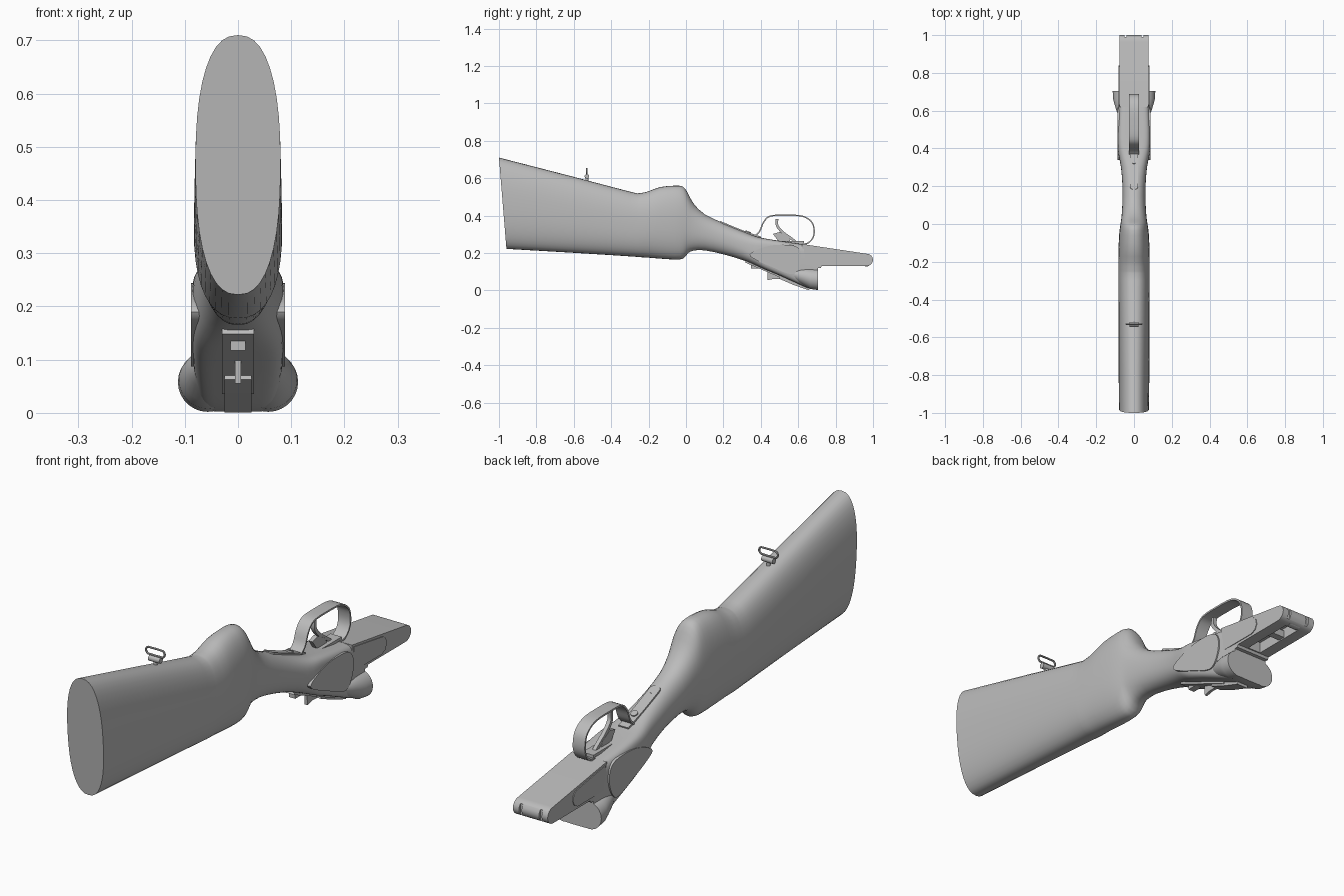
import bpy
import bmesh
from math import sin, cos, pi, copysign
from mathutils import Matrix, Vector

cube = bpy.data.objects.get("Cube")
if cube:
    bpy.data.objects.remove(cube, do_unlink=True)

grey = bpy.data.materials.new("plain grey")
grey.use_nodes = True
grey.diffuse_color = (0.5, 0.5, 0.5, 1)
grey.node_tree.nodes["Principled BSDF"].inputs["Base Color"].default_value = (0.5, 0.5, 0.5, 1)
parts = []


def finish(name, bm):
    """Turn a bmesh into a named grey object."""
    bmesh.ops.recalc_face_normals(bm, faces=bm.faces)
    mesh = bpy.data.meshes.new(name)
    bm.to_mesh(mesh)
    bm.free()
    mesh.materials.append(grey)
    obj = bpy.data.objects.new(name, mesh)
    bpy.context.collection.objects.link(obj)
    parts.append(obj)
    return obj


def loft(name, rings):
    """Skin a row of equal rings and cap both ends."""
    bm = bmesh.new()
    rows = [[bm.verts.new(p) for p in ring] for ring in rings]
    count = len(rows[0])
    for a, b in zip(rows, rows[1:]):
        for i in range(count):
            j = (i + 1) % count
            bm.faces.new((a[i], a[j], b[j], b[i]))
    bm.faces.new(rows[0])
    bm.faces.new(rows[-1])
    return finish(name, bm)


def spline(pts, steps, closed=False):
    """Smooth curve through tuples of any length."""
    n, out = len(pts), []
    for i in range(n if closed else n - 1):
        ids = [(i + k) % n if closed else min(max(i + k, 0), n - 1) for k in (-1, 0, 1, 2)]
        a, b, c, d = (pts[k] for k in ids)
        for s in range(steps):
            t = s / steps
            out.append([q + t * (r - p + t * (2 * p - 5 * q + 4 * r - u + t * (3 * q - p - 3 * r + u))) / 2
                        for p, q, r, u in zip(a, b, c, d)])
    return out if closed else out + [pts[-1]]


def slab(name, pts, x0, x1):
    """Side profile pushed out along x."""
    return loft(name, [[(x, y, z) for y, z in pts] for x in (x0, x1)])


def strip(name, pts, thick, half):
    """Flat band following a side-on path."""
    path = [Vector(p) for p in pts]
    rings = []
    for i, p in enumerate(path):
        t = (path[min(i + 1, len(path) - 1)] - path[max(i - 1, 0)]).normalized()
        n = Vector((-t.y, t.x)) * thick / 2
        rings.append([(x, *(p + n * s)) for x, s in ((-half, 1), (half, 1), (half, -1), (-half, -1))])
    return loft(name, rings)


def rod(name, centre, radius, length, axis):
    bm = bmesh.new()
    turn = Vector((0, 0, 1)).rotation_difference(Vector(axis)).to_matrix().to_4x4()
    bmesh.ops.create_cone(bm, cap_ends=True, segments=20, radius1=radius, radius2=radius,
                          depth=length, matrix=Matrix.Translation(centre) @ turn)
    return finish(name, bm)


def box(name, centre, size):
    bm = bmesh.new()
    bmesh.ops.create_cube(bm, size=1, matrix=Matrix.Translation(centre) @ Matrix.Diagonal((*size, 1)))
    return finish(name, bm)


def cut(obj, cutter):
    mod = obj.modifiers.new("cut", 'BOOLEAN')
    mod.operation, mod.object = 'DIFFERENCE', cutter
    with bpy.context.temp_override(object=obj, active_object=obj):
        bpy.ops.object.modifier_apply(modifier=mod.name)
    parts.remove(cutter)
    bpy.data.objects.remove(cutter, do_unlink=True)


def section(y, top, low, width, power):
    """Rounded cross-section; the butt end leans."""
    lean = 0.04 * max(0, (-0.3 - y) / 0.7)
    ring = []
    for i in range(40):
        a = 2 * pi * i / 40
        c, s = (copysign(abs(v) ** (2 / power), v) for v in (cos(a), sin(a)))
        ring.append((width * c, y + lean * (1 - s) / 2, (top + low) / 2 + s * (top - low) / 2))
    return ring


# Stock, grip and action body: y, top, bottom, half width, squareness
body = [
    (-1, .71, .222, .08, 2.4), (-.6, .607, .2, .082, 2.4), (-.3, .528, .182, .083, 2.4),
    (-.25, .52, .178, .083, 2.4), (-.2, .53, .175, .083, 2.3), (-.14, .552, .17, .082, 2.3),
    (-.06, .56, .165, .079, 2.3), (-.015, .554, .17, .074, 2.3), (.01, .52, .198, .07, 2.3),
    (.04, .465, .213, .066, 2.3), (.1, .407, .214, .062, 2.2), (.2, .36, .193, .061, 2.2),
    (.3, .318, .163, .069, 2.5), (.37, .29, .135, .082, 3.5), (.42, .278, .113, .086, 5),
    (.5, .265, .08, .086, 6), (.6, .25, .035, .083, 6), (.66, .242, .01, .08, 6),
    (.705, .234, .002, .078, 6)]
loft("stock_and_action", [section(*s) for s in spline(body, 2)])

# Action bar with rounded nose, underside slot and nose notches
nose = [(.965 + .035 * cos(a), .163 + .033 * sin(a)) for a in [pi * (k / 8 - .5) for k in range(9)]]
bar = slab("action_bar", [(.62, .12), (.72, .12), (.725, .13)] + nose + [(.62, .248)], -.078, .078)
cut(bar, box("slot_cutter", (0, .845, .13), (.06, .23, .09)))
for x in (-.045, .045):
    cut(bar, box("notch_cutter", (x, 1, .165), (.012, .02, .09)))
rod("hinge_pin", (0, .965, .15), .022, .05, (1, 0, 0))
box("slot_bridge", (0, .86, .15), (.062, .03, .03))

# Mirrored sides: side plates, knuckle plates and breech balls
plate = spline([(.34, .19), (.4, .225), (.48, .243), (.58, .238), (.615, .2), (.612, .14),
                (.58, .09), (.53, .095), (.46, .125), (.39, .155)], 4, True)
knuckle = [(.63, .14), (.81, .14), (.83, .15), (.84, .17), (.835, .195), (.82, .208), (.63, .238)]
for side, label in ((1, "left"), (-1, "right")):
    slab(label + "_side_plate", plate, side * .06, side * .088)
    slab(label + "_knuckle_plate", knuckle, side * .06, side * .081)
    balls = [(.55, .012, .09), (.6, .036, .08), (.64, .048, .07), (.665, .054, .062), (.705, .056, .058)]
    loft(label + "_breech_ball", [[(side * .057 + r * cos(2 * pi * k / 28), y, z + r * sin(2 * pi * k / 28))
                                   for k in range(28)] for y, r, z in balls])

# Trigger guard with its tang and screw
bow = [(.37, .292), (.395, .318), (.415, .365), (.45, .397), (.53, .402), (.62, .397),
       (.67, .368), (.685, .325), (.68, .285), (.655, .255), (.62, .246)]
strip("trigger_guard", spline(bow, 4), .007, .027)
strip("guard_tang", spline([(.2, .355), (.3, .314), (.4, .28)], 4), .016, .022)
rod("tang_end", (0, .2, .355), .022, .016, (0, .4, 1))
rod("tang_screw", (0, .33, .308), .014, .018, (0, .4, 1))
box("trigger_plate", (0, .53, .258), (.05, .2, .012))

# Triggers
strip("front_trigger", spline([(.487, .382), (.488, .345), (.52, .308), (.57, .272), (.6, .245)], 4), .014, .008)
slab("rear_trigger", [(.465, .302), (.5, .312), (.55, .285), (.56, .25), (.5, .255)], -.009, .009)

# Upper tang, safety slide and opening lever on the underside
strip("upper_tang", spline([(.32, .155), (.42, .112), (.5, .078), (.58, .042)], 3), .014, .03)
box("safety_slide", (0, .37, .132), (.028, .045, .03))
slab("lever_thumbpiece", [(.435, .1), (.437, .055), (.47, .062), (.52, .06), (.55, .05), (.55, .08)], -.006, .006)
strip("lever_root", [(.5, .07), (.58, .036), (.66, .008)], .016, .025)

# Sling swivel on the stock
rod("swivel_stem", (0, -.53, .595), .008, .03, (0, 0, 1))
rod("swivel_barrel", (0, -.53, .61), .012, .05, (1, 0, 0))
bpy.ops.mesh.primitive_torus_add(major_segments=24, minor_segments=8, major_radius=.014, minor_radius=.004)
loop = bpy.context.object
loop.name = "swivel_loop"
loop.data.materials.append(grey)
for v in loop.data.vertices:
    v.co.x += copysign(.028, v.co.x) if abs(v.co.x) > 1e-5 else 0
loop.data.transform(Matrix.Translation((0, -.53, .638)) @ Matrix.Rotation(pi / 2, 4, 'X'))
parts.append(loop)

# Smooth shading with crisp edges
bpy.ops.object.select_all(action='DESELECT')
for obj in parts:
    obj.select_set(True)
bpy.context.view_layer.objects.active = parts[0]
bpy.ops.object.shade_smooth_by_angle(angle=.6)
